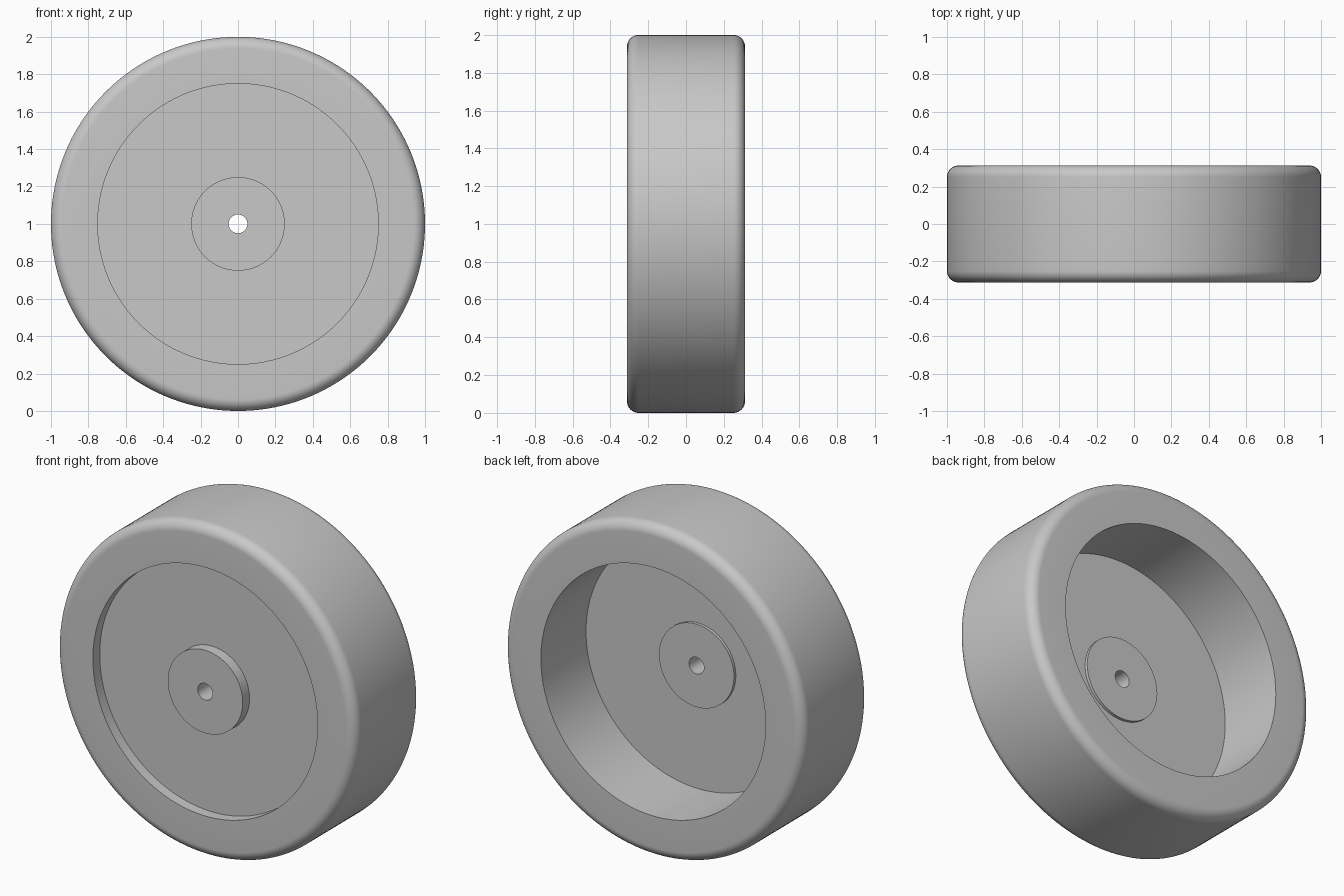
import bpy, bmesh
from math import cos, sin, pi, radians

cube = bpy.data.objects.get("Cube")
if cube:
    bpy.data.objects.remove(cube, do_unlink=True)

# Main sizes
SEGMENTS = 160
RADIUS, HALF_WIDTH, FILLET = 1.0, 0.3125, 0.062
RIM_INNER, HUB, BORE = 0.75, 0.25, 0.05
WEB_FRONT, WEB_BACK, HUB_BACK = -0.247, -0.118, -0.1

grey = bpy.data.materials.new("plain grey")
grey.use_nodes = True
colour = (0.58, 0.58, 0.58, 1.0)
grey.diffuse_color = colour
grey.node_tree.nodes["Principled BSDF"].inputs["Base Color"].default_value = colour


def fillet(y_centre, start, steps=10):
    """Quarter round on the tread edge as (radius, y) points."""
    angles = [start + pi / 2 * i / steps for i in range(steps + 1)]
    return [(RADIUS - FILLET + FILLET * cos(a), y_centre + FILLET * sin(a)) for a in angles]


def lathe(name, profile, height):
    """Revolve a closed (radius, y) profile around the y axis."""
    bm = bmesh.new()
    verts = [bm.verts.new((r, y, 0)) for r, y in profile]
    edges = [bm.edges.new((v, verts[i - 1])) for i, v in enumerate(verts)]
    bmesh.ops.spin(bm, geom=verts + edges, cent=(0, 0, 0), axis=(0, 1, 0),
                   angle=2 * pi, steps=SEGMENTS, use_duplicate=False)
    bmesh.ops.remove_doubles(bm, verts=bm.verts, dist=0.0005)
    bmesh.ops.recalc_face_normals(bm, faces=bm.faces)
    mesh = bpy.data.meshes.new(name)
    bm.to_mesh(mesh)
    bm.free()
    mesh.materials.append(grey)
    obj = bpy.data.objects.new(name, mesh)
    bpy.context.collection.objects.link(obj)
    obj.location.z = height
    bpy.ops.object.select_all(action="DESELECT")
    obj.select_set(True)
    bpy.context.view_layer.objects.active = obj
    bpy.ops.object.shade_smooth_by_angle(angle=radians(30))
    return obj


# Front side: bore, flush hub, shallow recess, rim
front = [(BORE, -HALF_WIDTH), (HUB, -HALF_WIDTH), (HUB, WEB_FRONT),
         (RIM_INNER, WEB_FRONT), (RIM_INNER, -HALF_WIDTH)]
# Rounded tread
edge = HALF_WIDTH - FILLET
tread = fillet(-edge, -pi / 2) + fillet(edge, 0)
# Back side: rim, deep recess, low hub, bore
back = [(RIM_INNER, HALF_WIDTH), (RIM_INNER, WEB_BACK), (HUB, WEB_BACK),
        (HUB, HUB_BACK), (BORE, HUB_BACK)]

lathe("wheel", front + tread + back, RADIUS)
